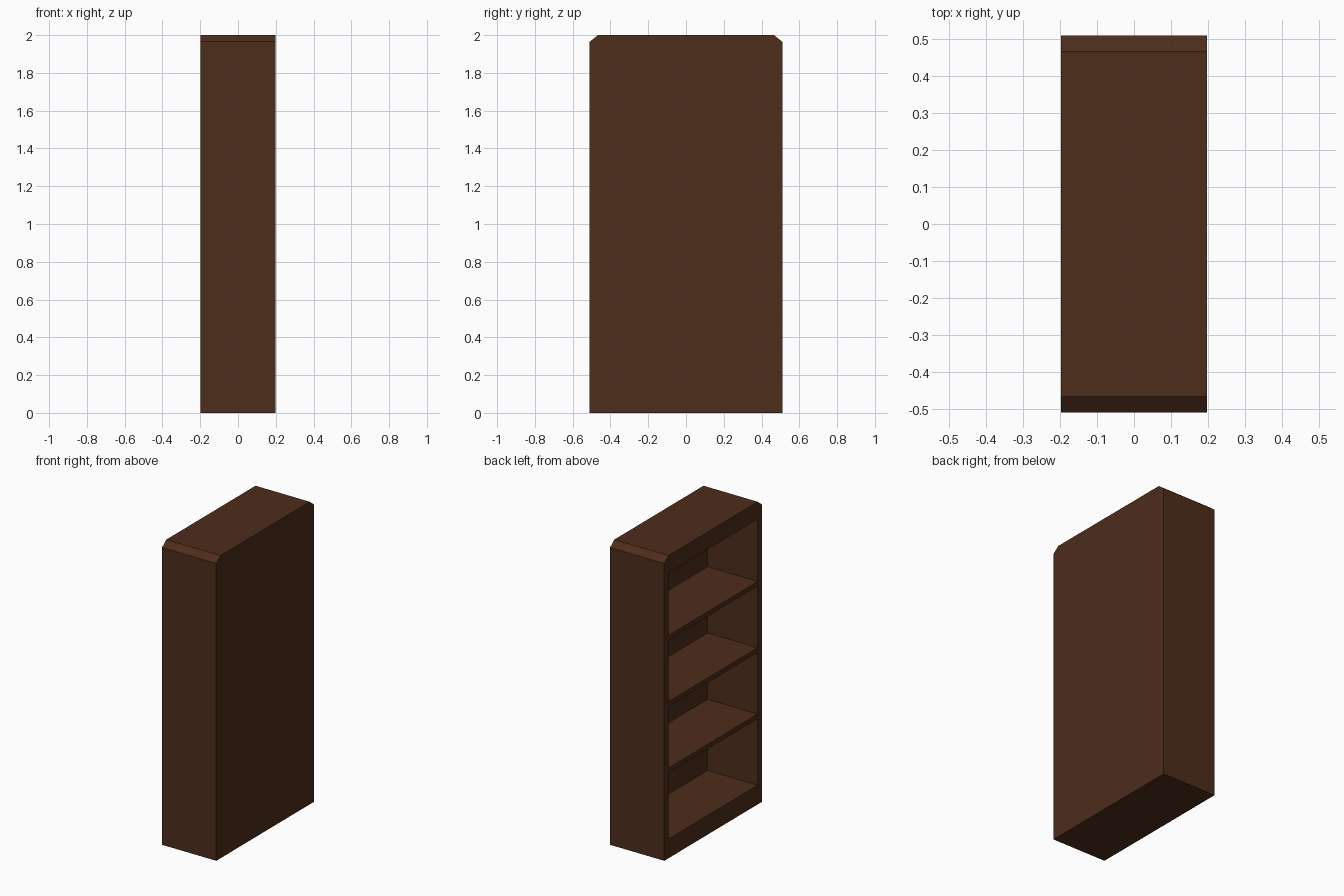
import bpy, bmesh
from mathutils import Vector

if "Cube" in bpy.data.objects:
    bpy.data.objects.remove(bpy.data.objects["Cube"])

wood = bpy.data.materials.new("dark_wood")
wood.diffuse_color = (0.075, 0.026, 0.011, 1)
wood.use_nodes = True
wood.node_tree.nodes["Principled BSDF"].inputs["Base Color"].default_value = wood.diffuse_color

HALF_X, HALF_Y, TOP = 0.198, 0.51, 2.0
INNER_Y, BACK_X = 0.466, 0.168
FLOOR_Z, CEIL_Z = 0.127, 1.885


def prism(name, profile, x0, x1):
    """Extrude a (y, z) profile along x."""
    bm = bmesh.new()
    face = bm.faces.new([bm.verts.new((x0, y, z)) for y, z in profile])
    ext = bmesh.ops.extrude_face_region(bm, geom=[face])
    verts = [v for v in ext["geom"] if isinstance(v, bmesh.types.BMVert)]
    bmesh.ops.translate(bm, verts=verts, vec=Vector((x1 - x0, 0, 0)))
    bmesh.ops.recalc_face_normals(bm, faces=bm.faces)
    mesh = bpy.data.meshes.new(name)
    bm.to_mesh(mesh)
    bm.free()
    mesh.materials.append(wood)
    obj = bpy.data.objects.new(name, mesh)
    bpy.context.collection.objects.link(obj)
    return obj


def box(name, x0, x1, half_y, z0, z1):
    return prism(name, [(-half_y, z0), (half_y, z0), (half_y, z1), (-half_y, z1)], x0, x1)


# Cabinet body with bevelled top corners
half = [(HALF_Y, 0), (HALF_Y, 1.965), (INNER_Y, TOP)]
body = prism("cabinet", half + [(-y, z) for y, z in reversed(half)], -HALF_X, HALF_X)

# Hollow it out from the left side, leaving a back panel
cutter = box("opening_cutter", -HALF_X - 0.1, BACK_X, INNER_Y, FLOOR_Z, CEIL_Z)
cutter.hide_render = True
cut = body.modifiers.new("opening", "BOOLEAN")
cut.operation = "DIFFERENCE"
cut.solver = "EXACT"
cut.object = cutter
bpy.context.view_layer.objects.active = body
bpy.ops.object.modifier_apply(modifier=cut.name)
bpy.data.objects.remove(cutter)

# Shelves, flush with the open side
for i in range(3):
    z = 0.597 + i * 0.438
    box(f"shelf_{i + 1}", -HALF_X, BACK_X, INNER_Y, z - 0.031, z)
